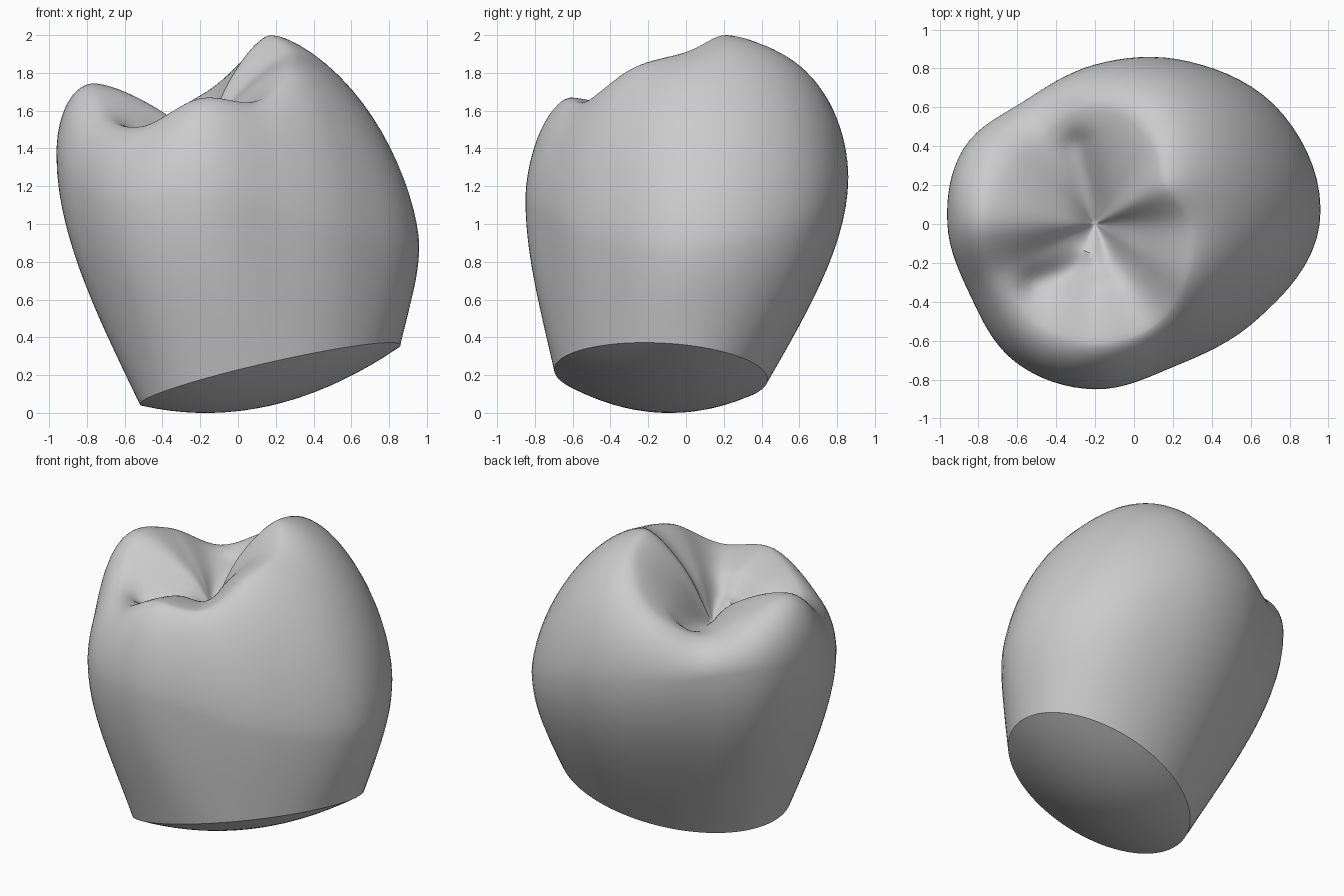
import bpy, bmesh, math
from mathutils import Vector

if "Cube" in bpy.data.objects:
    bpy.data.objects.remove(bpy.data.objects["Cube"])

# Control values every 30 degrees, counter-clockwise from +x about the crown middle
MID = Vector((-0.2, 0.0))
OUTLINE_R = [1.155, 1.12, .965, .82, .73, .78, .76, .74, .82, .85, .84, .97]
EQUATOR_Z = [.88, 1.0, 1.2, 1.3, 1.35, 1.4, 1.35, 1.17, 1.1, 1.13, 1.05, .92]
CREST_R = [.49, .43, .55, .60, .52, .55, .56, .54, .58, .61, .60, .54]
CREST_Z = [1.91, 2.0, 1.90, 1.68, 1.55, 1.68, 1.74, 1.56, 1.52, 1.665, 1.65, 1.83]
PIT_Z = 1.45
GROOVE = [Vector(p) for p in ((-.29, .4), (-.2, .1), (-.15, -.2), (-.5, -.3))]
SEGMENTS = 96
BASE_DEPTH = .158


def sample(table, angle):
    """Periodic Catmull-Rom interpolation of a control table."""
    s = angle / (2 * math.pi) * len(table)
    i = math.floor(s)
    t = s - i
    a, b, c, d = (table[(i + k) % len(table)] for k in (-1, 0, 1, 2))
    return b + .5 * t * (c - a + t * (2*a - 5*b + 4*c - d + t * (3*(b - c) + d - a)))


def base_point(direction, rho):
    """Point on the tilted, bulging oval base; rho = 1 is its rim."""
    xx, yy, xy = .476, .319, .095
    dx, dy = direction.normalized()
    r = rho * math.sqrt((xx*yy - xy*xy) / (yy*dx*dx - 2*xy*dx*dy + xx*dy*dy))
    z = .203 + .25*r*dx - .12*r*dy - BASE_DEPTH * (1 - rho*rho)
    return Vector((.17 + r*dx, -.133 + r*dy, z))


def groove_depth(p):
    """Depth of the chewing-surface groove at a plan position."""
    best = 9.0
    for a, b in zip(GROOVE, GROOVE[1:]):
        t = max(0, min(1, (p - a).dot(b - a) / (b - a).length_squared))
        best = min(best, (p - a - (b - a) * t).length)
    return .06 * math.exp(-(best / .08) ** 2)


def column(angle):
    """Points from the base middle, over the cusp crest, and in towards the pit."""
    d = Vector((math.cos(angle), math.sin(angle)))
    outer = MID + d * sample(OUTLINE_R, angle)
    crest = MID + d * sample(CREST_R, angle)
    ze, zc = sample(EQUATOR_Z, angle), sample(CREST_Z, angle)
    rim = base_point(outer, 1)
    # Bulging base
    pts = [tuple(base_point(outer, k / 10)) for k in range(1, 10)]
    # Tapered lower wall
    for k in range(14):
        u = k / 14
        f = 1.45*u - .45*u**3.2
        xy = rim.xy.lerp(outer, f)
        pts.append((xy.x, xy.y, rim.z + (ze - rim.z) * u))
    # Rounded shoulder up to the crest
    power = 1.83 - .27 * math.cos(angle + .3)
    for k in range(18):
        a = k / 18 * math.pi / 2
        xy = crest.lerp(outer, math.cos(a) ** (2 / power))
        pts.append((xy.x, xy.y, ze + (zc - ze) * math.sin(a) ** (2 / power)))
    # Chewing surface
    for k in range(20):
        t = 1 - k / 20
        xy = MID.lerp(crest, t)
        z = PIT_Z + (zc - PIT_Z) * (1 - (1 - t) ** 1.5) - groove_depth(xy)
        pts.append((xy.x, xy.y, z))
    return pts


# Closed crown
bm = bmesh.new()
cols = [[bm.verts.new(p) for p in column(2 * math.pi * i / SEGMENTS)]
        for i in range(SEGMENTS)]
pit = bm.verts.new((MID.x, MID.y, PIT_Z - groove_depth(MID)))
base = bm.verts.new(base_point(Vector((1, 0)), 0))
for i, left in enumerate(cols):
    right = cols[(i + 1) % SEGMENTS]
    bm.faces.new((base, right[0], left[0]))
    for k in range(len(left) - 1):
        bm.faces.new((left[k], right[k], right[k + 1], left[k + 1]))
    bm.faces.new((left[-1], right[-1], pit))
mesh = bpy.data.meshes.new("tooth_crown")
bm.to_mesh(mesh)
bm.free()
crown = bpy.data.objects.new("tooth_crown", mesh)
bpy.context.collection.objects.link(crown)

# Plain grey finish and smooth shading with a sharp neck rim
grey = bpy.data.materials.new("light grey")
grey.diffuse_color = (.6, .6, .6, 1)
grey.use_nodes = True
grey.node_tree.nodes["Principled BSDF"].inputs["Base Color"].default_value = grey.diffuse_color
mesh.materials.append(grey)
bpy.context.view_layer.objects.active = crown
crown.select_set(True)
bpy.ops.object.shade_smooth_by_angle(angle=math.radians(33))
